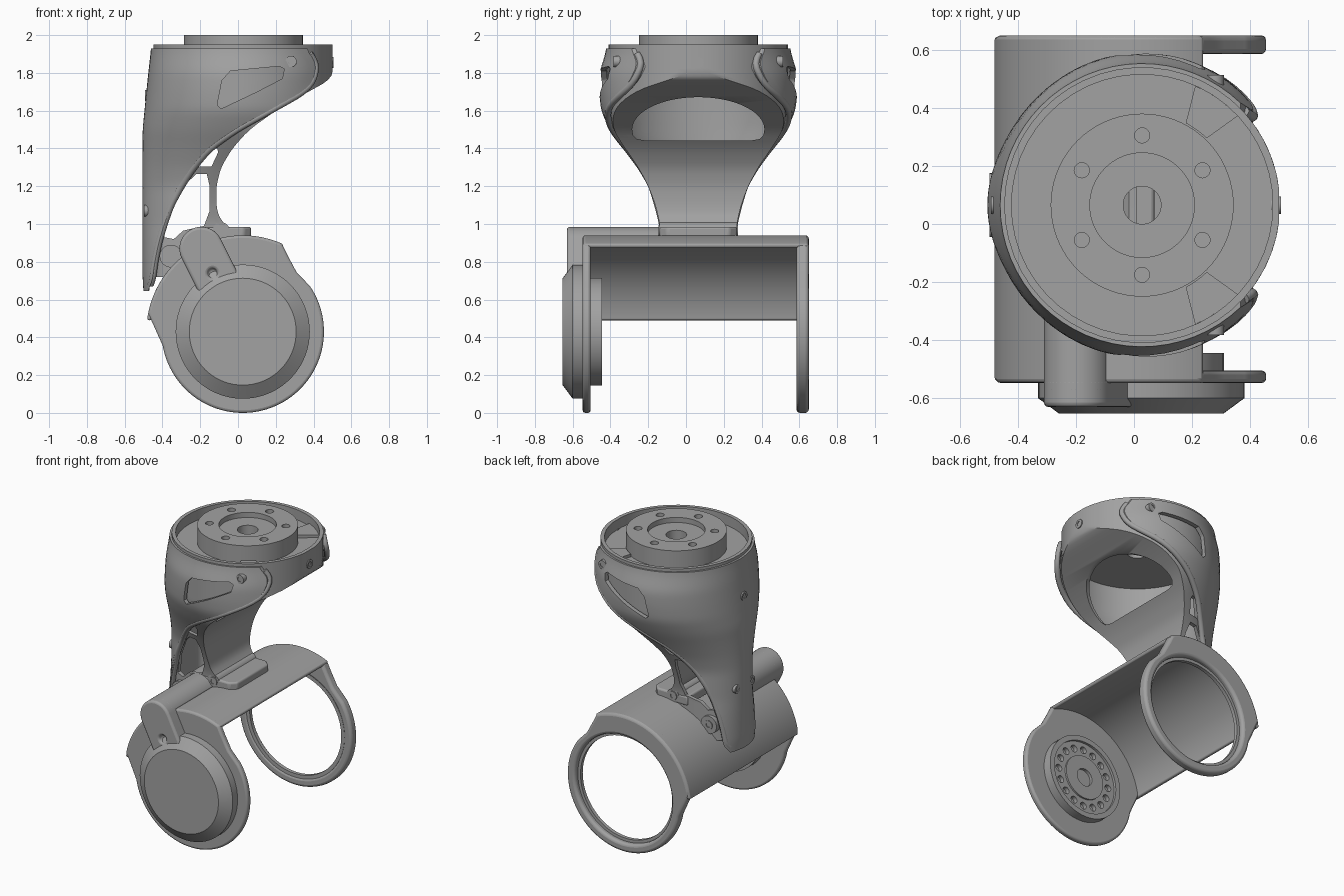
import bpy, bmesh, math
from mathutils import Vector

if "Cube" in bpy.data.objects:
    bpy.data.objects.remove(bpy.data.objects["Cube"])

grey = bpy.data.materials.new("satin_grey")
grey.use_nodes = True
grey.diffuse_color = (0.36, 0.36, 0.36, 1)
grey.node_tree.nodes["Principled BSDF"].inputs["Base Color"].default_value = (0.36, 0.36, 0.36, 1)

CX, CY = 0.028, 0.065      # centre of the upper ring
HX, HZ = 0.025, 0.43       # hinge axis of the lower fork


def finish(name, bm, bevel=0):
    bmesh.ops.remove_doubles(bm, verts=bm.verts, dist=1e-5)
    bmesh.ops.recalc_face_normals(bm, faces=bm.faces)
    me = bpy.data.meshes.new(name)
    bm.to_mesh(me)
    bm.free()
    me.materials.append(grey)
    ob = bpy.data.objects.new(name, me)
    bpy.context.collection.objects.link(ob)
    if bevel:
        mod = ob.modifiers.new("soft_edges", "BEVEL")
        mod.width, mod.segments, mod.limit_method = bevel, 3, "ANGLE"
        mod.angle_limit = math.radians(40)
    return ob


def grid(bm, rings, wrap=False, cap=False):
    """Skin closed loops; wrap joins last to first, cap closes folded strips."""
    rows = [[bm.verts.new(p) for p in r] for r in rings]
    n = len(rows[0])
    for a, b in zip(rows, rows[1:] + (rows[:1] if wrap else [])):
        for i in range(n):
            j = (i + 1) % n
            bm.faces.new((a[i], a[j], b[j], b[i]))
    if cap:
        for r in (rows[0], rows[-1]):
            for i in range(n // 2 - 1):
                bm.faces.new((r[i], r[i + 1], r[n - 2 - i], r[n - 1 - i]))


def place(axis, u, v, w):
    return {"x": (w, u, v), "y": (u, w, v), "z": (u, v, w)}[axis]


def add_prism(bm, pts, axis, a, b):
    lo = [bm.verts.new(place(axis, u, v, a)) for u, v in pts]
    hi = [bm.verts.new(place(axis, u, v, b)) for u, v in pts]
    bm.faces.new(lo)
    bm.faces.new(hi)
    for i in range(len(pts)):
        j = (i + 1) % len(pts)
        bm.faces.new((lo[i], lo[j], hi[j], hi[i]))


def prism(name, pts, axis, a, b, bevel=0):
    bm = bmesh.new()
    add_prism(bm, pts, axis, a, b)
    return finish(name, bm, bevel)


def lathe(name, profile, axis, u, v, steps=72):
    """Turn a closed (radius, height) outline about an axis."""
    bm = bmesh.new()
    grid(bm, [[place(axis, *p, h) for p in circle(u, v, r, steps)] for r, h in profile], wrap=True)
    bmesh.ops.dissolve_degenerate(bm, edges=bm.edges, dist=1e-6)
    return finish(name, bm)


def arc(u, v, r, a0, a1, n, squash=1):
    angles = [math.radians(a0 + (a1 - a0) * i / (n - 1)) for i in range(n)]
    return [(u + r * math.cos(a), v + r * squash * math.sin(a)) for a in angles]


def circle(u, v, r, n=32):
    return arc(u, v, r, 0, 360 - 360 / n, n)


def cut(ob, shapes):
    """Subtract prisms given as (points, axis, start, end)."""
    bm = bmesh.new()
    for s in shapes:
        add_prism(bm, *s)
    cutter = finish("cutter", bm)
    cutter.hide_render = True
    mod = ob.modifiers.new("cut", "BOOLEAN")
    mod.object, mod.operation, mod.solver = cutter, "DIFFERENCE", "EXACT"
    bpy.context.view_layer.objects.active = ob
    bpy.ops.object.modifier_move_to_index(modifier="cut", index=0)
    bpy.ops.object.modifier_apply(modifier="cut")
    bpy.data.objects.remove(cutter)


def lookup(table, z):
    """Softened interpolation of (height, value) pairs."""
    def lin(q):
        if q <= table[0][0]:
            return table[0][1]
        for (a, u), (b, w) in zip(table, table[1:]):
            if q <= b:
                return u + (w - u) * (q - a) / (b - a)
        return table[-1][1]
    return sum(lin(z + d) for d in (-0.03, -0.015, 0, 0.015, 0.03)) / 5


def section(z, back, half, front, power, n=49):
    """Bowed outline, from one front corner round the back to the other."""
    rx = CX - back
    tm = math.acos(max(-0.997, min(0.999, (CX - front) / rx)))
    out = []
    for i in range(n):
        t = tm * (2 * i / (n - 1) - 1)
        s = math.sin(t)
        out.append((CX - rx * math.cos(t), CY + half * math.copysign(abs(s) ** power, s), z))
    return out


def levels(a, b, n):
    return [a + (b - a) * i / (n - 1) for i in range(n)]


# Hollow neck that flares up into the ring
NECK_FRONT = [(0.72, -0.40), (0.82, -0.29), (0.9, -0.17), (0.97, -0.04), (1.03, -0.1), (1.1, -0.115), (1.2, -0.115),
              (1.3, -0.09), (1.4, -0.03), (1.5, 0.06), (1.6, 0.2), (1.66, 0.3), (1.77, 0.5)]
NECK_HALF = [(1.0, 0.205), (1.1, 0.23), (1.2, 0.27), (1.3, 0.325), (1.4, 0.39), (1.5, 0.45), (1.6, 0.475)]
NECK_POWER = [(1.1, 0.3), (1.25, 0.55), (1.4, 1)]


def neck_ring(z, t):
    return section(z, CX - 0.475 + t, lookup(NECK_HALF, z) - t, lookup(NECK_FRONT, z) - t, lookup(NECK_POWER, z))


bm = bmesh.new()
zs = levels(0.72, 1.95, 60)
grid(bm, [neck_ring(z, 0) for z in zs] + [neck_ring(z, 0.025) for z in reversed(zs)], wrap=True)
neck = finish("neck_and_ring", bm)
large_window = [(-0.39, 0.93), (-0.37, 1.05), (-0.29, 1.2), (-0.22, 1.265), (-0.165, 1.265), (-0.15, 1.2),
                (-0.15, 1.07), (-0.18, 0.99), (-0.29, 0.965), (-0.34, 0.92)]
small_window = [(-0.22, 1.305), (-0.145, 1.4), (-0.11, 1.4), (-0.105, 1.38), (-0.14, 1.305)]
mouth = arc(CY, 1.5, 0.35, 0, 180, 40, 0.49) + [
    (CY + y, z) for y, z in ((-0.345, 1.47), (-0.325, 1.45), (-0.28, 1.442), (0.28, 1.442), (0.325, 1.45), (0.345, 1.47))]
cut(neck, [(large_window, "y", -1, 1), (small_window, "y", -1, 1), (mouth, "x", -0.15, 0.8)])

# Wrapping outer panel with triangular windows
EDGE = [(0.645, -0.48), (0.69, -0.455), (0.8, -0.44), (0.9, -0.42), (1.0, -0.39), (1.1, -0.355), (1.2, -0.3),
        (1.3, -0.235), (1.4, -0.15), (1.5, -0.01), (1.6, 0.17), (1.7, 0.35), (1.76, 0.4), (1.85, 0.415), (1.93, 0.36)]
BACK = [(0.65, -0.5), (0.7, -0.505), (1.5, -0.505), (1.8, -0.475), (1.93, -0.46)]
WIDTH = [(0.65, 0.42), (0.8, 0.38), (1.0, 0.335), (1.2, 0.33), (1.3, 0.365), (1.4, 0.415), (1.5, 0.47),
         (1.6, 0.515), (1.7, 0.525), (1.8, 0.525), (1.86, 0.505), (1.93, 0.485)]


def panel_ring(z, t):
    return section(z, lookup(BACK, z) + t, lookup(WIDTH, z) - t, lookup(EDGE, z), 1)


bm = bmesh.new()
zs = levels(0.645, 1.93, 60)
grid(bm, [panel_ring(z, 0) + panel_ring(z, 0.03)[::-1] for z in zs], cap=True)
panel = finish("outer_panel", bm)
cut(panel, [([(-0.11, 1.63), (-0.085, 1.76), (-0.04, 1.81), (0.22, 1.835), (0.245, 1.82), (0.235, 1.77), (0.1, 1.70),
              (-0.09, 1.61)], "y", -1, 1)])

# Raised trim that follows both panel edges
for name, end in (("front_trim", 0), ("rear_trim", -1)):
    cu = bpy.data.curves.new(name, "CURVE")
    cu.dimensions, cu.bevel_depth, cu.bevel_resolution, cu.use_fill_caps = "3D", 0.018, 3, True
    path = [panel_ring(z, 0.015)[end] for z in levels(0.68, 1.9, 50)]
    sp = cu.splines.new("POLY")
    sp.points.add(len(path) - 1)
    for p, co in zip(sp.points, path):
        p.co = (*co, 1)
    cu.materials.append(grey)
    bpy.context.collection.objects.link(bpy.data.objects.new(name, cu))

# Turntable hub inside the ring
hub = lathe("top_hub", [(0.065, 1.82), (0.065, 1.965), (0.18, 1.965), (0.18, 2), (0.315, 2), (0.315, 1.88),
                        (0.455, 1.88), (0.455, 1.82)], "z", CX, CY)
cut(hub, [(circle(*p, 0.026, 20), "z", 1.95, 2.1) for p in arc(CX, CY, 0.24, 30, 330, 6)])
for side in (-1, 1):
    prism("ring_tab", arc(CX, CY, 0.32, side * 46, side * 62, 5) + arc(CX, CY, 0.45, side * 66, side * 43, 5),
          "z", 1.87, 1.9)

# Lower fork: thin curved shell and two end plates
prism("fork_shell", arc(HX, HZ, 0.51, 65, 173, 48) + arc(HX, HZ, 0.485, 173, 65, 48), "y", -0.54, 0.645, 0.01)
outline = arc(HX, HZ, 0.43, 34, -170, 64) + arc(HX, HZ, 0.51, 169, 66, 40) + [(0.262, 0.835), (0.31, 0.745)]
prism("front_plate", outline, "y", -0.547, -0.505, 0.014)
rear = prism("rear_plate", outline, "y", 0.585, 0.65, 0.018)
cut(rear, [(circle(HX, HZ, 0.37, 72), "y", 0.4, 0.8)])
lathe("rear_bearing_lip", [(0.35, 0.59), (0.35, 0.615), (0.375, 0.615), (0.375, 0.59)], "y", HX, HZ)

# Front motor cover and the cable arm on it
lathe("motor_cover", [(0, -0.53), (0.355, -0.53), (0.355, -0.60), (0.283, -0.653), (0, -0.653)], "y", HX, HZ)
top, low = Vector((-0.195, 0.87)), Vector((-0.09, 0.66))
ang = math.degrees(math.atan2(top.y - low.y, top.x - low.x))
arm = prism("cable_arm", arc(*top, 0.115, ang - 90, ang + 90, 24) + arc(*low, 0.115, ang + 90, ang + 270, 24),
            "y", -0.63, -0.53, 0.03)
cut(arm, [(circle(-0.135, 0.74, 0.025, 20), "y", -0.8, -0.6)])
prism("cable_housing", arc(*top, 0.115, 27, 207, 28), "y", -0.58, -0.1, 0.01)

# Drive horn on the inner side of the front plate
horn = lathe("drive_horn", [(0, -0.52), (0.285, -0.52), (0.285, -0.445), (0.25, -0.445), (0.25, -0.462),
                            (0.15, -0.462), (0.15, -0.45), (0.06, -0.45), (0.06, -0.47), (0, -0.47)], "y", HX, HZ)
cut(horn, [(circle(*p, 0.024, 16), "y", -0.49, -0.4) for p in arc(HX, HZ, 0.2, 0, 337.5, 16)])

# Neck foot and the bosses that clamp it to the shell
prism("neck_foot", [(-0.2, CY - 0.205), (0.03, CY - 0.205)] + [(0.07, CY - 0.165), (0.07, CY + 0.165)]
      + [(0.03, CY + 0.205), (-0.2, CY + 0.205)], "z", 0.92, 0.985, 0.012)
prism("upper_boss", circle(-0.09, 0.965, 0.045), "y", CY - 0.205, CY + 0.205)
prism("lower_boss", circle(-0.355, 0.83, 0.06), "y", CY - 0.195, CY + 0.195)


# Socket screws, nearly flush
def screw(axis, u, v, w, out):
    lathe("socket_screw", [(0, w), (0.016, w), (0.016, w + 0.005 * out), (0.03, w + 0.005 * out),
                           (0.03, w - 0.03 * out), (0, w - 0.03 * out)], axis, u, v, 20)


screw("x", CY, 1.855, 0.501, 1)
for side in (-1, 1):
    screw("y", 0.28, 1.86, CY + side * 0.443, side)
    screw("y", -0.09, 0.965, CY + side * 0.206, side)
    screw("y", -0.355, 0.83, CY + side * 0.196, side)
    screw("x", CY + side * 0.08, 1.07, -0.492, -1)
screw("x", CY, 1.68, -0.488, -1)

# Smooth shading with crisp edges
bpy.ops.object.select_all(action="DESELECT")
for ob in bpy.context.scene.objects:
    if ob.type == "MESH" and grey.name in ob.data.materials:
        ob.select_set(True)
        bpy.context.view_layer.objects.active = ob
bpy.ops.object.shade_smooth_by_angle(angle=math.radians(35))
